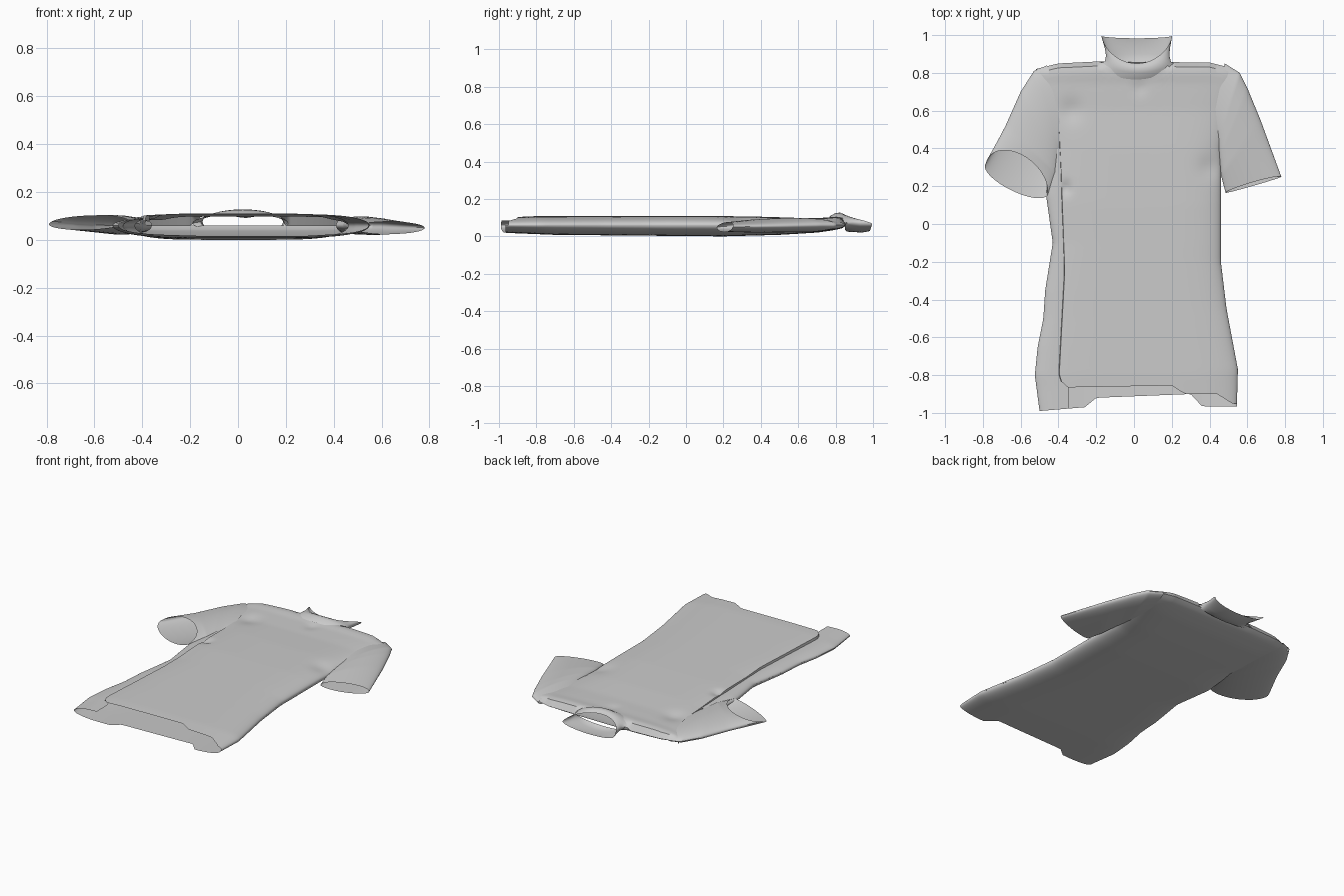
import bpy, math

cube = bpy.data.objects.get("Cube")
if cube:
    bpy.data.objects.remove(cube, do_unlink=True)

grey = bpy.data.materials.new("cloth grey")
grey.use_nodes = True
COLOR = (0.6, 0.6, 0.6, 1)
grey.diffuse_color = COLOR
grey.node_tree.nodes["Principled BSDF"].inputs["Base Color"].default_value = COLOR


def curve(*pts):
    """Piecewise linear function through (input, output) pairs."""
    def f(v):
        if v <= pts[0][0]:
            return pts[0][1]
        for (a, p), (b, q) in zip(pts, pts[1:]):
            if v <= b:
                return p + (q - p) * (v - a) / (b - a)
        return pts[-1][1]
    return f


def loft(name, rows, closed=False):
    """Skin a list of equally long point rows."""
    n = len(rows[0])
    verts = [p for row in rows for p in row]
    faces = []
    for j in range(len(rows) - 1):
        for i in range(n if closed else n - 1):
            k = (i + 1) % n
            faces.append((j * n + i, j * n + k, (j + 1) * n + k, (j + 1) * n + i))
    mesh = bpy.data.meshes.new(name)
    mesh.from_pydata(verts, [], faces)
    mesh.materials.append(grey)
    ob = bpy.data.objects.new(name, mesh)
    bpy.context.collection.objects.link(ob)
    bpy.ops.object.select_all(action='DESELECT')
    ob.select_set(True)
    bpy.context.view_layer.objects.active = ob
    bpy.ops.object.shade_smooth_by_angle(angle=math.radians(40))
    return ob


# Outline of the garment, seen flat
left_x = curve((-0.99, -0.5), (-0.8, -0.525), (-0.65, -0.51), (-0.5, -0.48), (-0.35, -0.47),
               (-0.1, -0.43), (0.15, -0.465), (0.4, -0.44), (0.82, -0.52))
right_x = curve((-0.95, 0.545), (-0.77, 0.55), (-0.45, 0.49), (-0.2, 0.46), (0.4, 0.46),
                (0.75, 0.54), (0.84, 0.52))
fold_x = curve((-0.87, -0.375), (-0.8, -0.4), (-0.25, -0.37), (0.3, -0.39), (0.5, -0.4),
               (0.65, -0.43), (0.82, -0.52))
front_hem = curve((-0.4, -0.82), (-0.35, -0.865), (0.2, -0.855), (0.27, -0.9), (0.44, -0.9), (0.52, -0.95))
back_hem = curve((-0.5, -0.99), (-0.26, -0.97), (-0.2, -0.92), (0.3, -0.9), (0.36, -0.965), (0.54, -0.965))
shoulder = curve((-0.52, 0.82), (-0.4, 0.85), (-0.2, 0.86), (0.4, 0.855), (0.54, 0.82))
neckline = curve((-0.18, 0.86), (-0.1, 0.81), (0.03, 0.78), (0.15, 0.81), (0.2, 0.86))
top_z = curve((-1, 0.1), (-0.8, 0.108), (0.1, 0.11), (0.4, 0.105), (0.6, 0.097), (0.75, 0.1), (0.85, 0.12))
bottom_z = curve((-1, 0.02), (-0.7, 0.008), (0.2, 0.0), (0.5, 0.008), (0.7, 0.02), (0.86, 0.04))
EDGE = 0.06


def swell(x, y):
    """Fullness: one in the middle, zero along the sides and shoulders."""
    mid, half = (left_x(y) + right_x(y)) / 2, (right_x(y) - left_x(y)) / 2
    t = min(1, abs(x - mid) / half)
    s = max(0, min(1, y / shoulder(x)))
    return math.sqrt(max(0, 1 - t ** 5)) * math.sqrt(max(0, 1 - s ** 24))


def crease(x, y):
    """Soft wrinkles at the chest, arm and neck."""
    dents = ((-0.33, 0.6, 0.06, -0.012), (0.4, 0.3, 0.06, -0.01),
             (0.03, 0.72, 0.035, -0.008), (-0.36, 0.19, 0.03, -0.015))
    return sum(d * math.exp(-((x - a) ** 2 + (y - b) ** 2) / r ** 2) for a, b, r, d in dents)


def panel(name, x0, x1, hem, top, height, nu=72, nv=72):
    rows = []
    for j in range(nv + 1):
        s = j / nv
        row = []
        for i in range(nu + 1):
            u = 0.5 - 0.5 * math.cos(math.pi * i / nu)
            y = -0.95 + 1.79 * s
            for _ in range(3):
                x = x0(y) + (x1(y) - x0(y)) * u
                y = hem(x) + (top(x) - hem(x)) * s
            row.append((x, y, height(x, y, u)))
        rows.append(row)
    return loft(name, rows)


def front_height(x, y, u):
    z = EDGE + (top_z(y) - EDGE) * swell(x, y) + crease(x, y)
    return z - 0.02 * max(0, 1 - u / 0.004)


def back_height(x, y, u):
    return EDGE + (bottom_z(y) - EDGE) * swell(x, y)


def fold_height(x, y, u):
    return EDGE + 0.026 * math.sqrt(math.sin(min(1, u * 1.6) * math.pi / 2))


# Torso: front, back and the back cloth folded round at the right side
panel("front_panel", fold_x, right_x, front_hem, lambda x: min(shoulder(x), neckline(x))
      if -0.18 < x < 0.2 else shoulder(x), front_height)
panel("back_panel", left_x, right_x, back_hem, shoulder, back_height)
panel("side_fold", left_x, lambda y: fold_x(y) + 0.03, back_hem, lambda x: 0.4,
      fold_height, nu=16)


def sleeve(name, rings, bow_top, bow_low):
    """Flattened tube; each ring is outer point, inner point, height and half thickness."""
    rows, n, steps = [], 40, 8
    for k in range((len(rings) - 1) * steps + 1):
        j = min(k // steps, len(rings) - 2)
        f = k / steps - j
        ax, ay, bx, by, zc, h = [p + (q - p) * f for p, q in zip(rings[j], rings[j + 1])]
        cuff = max(0, k / steps - len(rings) + 2)
        row = []
        for i in range(n):
            a = 2 * math.pi * i / n
            m, s = 0.5 - 0.5 * math.cos(a), math.sin(a)
            bow = bow_top if s > 0 else bow_low
            w = abs(s) * cuff
            row.append((ax + (bx - ax) * m + bow[0] * w, ay + (by - ay) * m + bow[1] * w, zc + h * s))
        rows.append(row)
    loft(name, rows, closed=True)


sleeve("right_sleeve", [(-0.46, 0.84, -0.36, 0.4, 0.06, 0.03), (-0.53, 0.81, -0.385, 0.36, 0.06, 0.037),
                        (-0.6, 0.7, -0.395, 0.31, 0.062, 0.04), (-0.68, 0.52, -0.405, 0.26, 0.066, 0.038),
                        (-0.785, 0.32, -0.46, 0.15, 0.072, 0.03)], (0.03, 0.13), (-0.04, -0.05))
sleeve("left_sleeve", [(0.48, 0.85, 0.41, 0.5, 0.06, 0.03), (0.56, 0.8, 0.44, 0.42, 0.06, 0.038),
                       (0.6, 0.72, 0.45, 0.35, 0.06, 0.038), (0.67, 0.55, 0.46, 0.26, 0.056, 0.036),
                       (0.78, 0.25, 0.485, 0.165, 0.05, 0.026)], (0.0, 0.015), (0.0, -0.005))

# Collar: rings of centre x, half width, side y, front y, back y, middle z, half height
rings = [(0.01, 0.2, 0.85, 0.765, 0.85, 0.07, 0.036), (0.02, 0.175, 0.86, 0.8, 0.86, 0.075, 0.05),
         (0.02, 0.168, 0.89, 0.825, 0.9, 0.075, 0.052), (0.018, 0.172, 0.93, 0.84, 0.94, 0.07, 0.05),
         (0.015, 0.187, 0.995, 0.85, 0.983, 0.068, 0.04)]
rows = []
for cx, rx, side, front, back, zc, h in rings:
    row = []
    for i in range(48):
        a = 2 * math.pi * i / 48
        c, s = math.cos(a), math.sin(a)
        y = side + ((front if s > 0 else back) - side) * abs(s) ** 1.3
        row.append((cx + rx * c, y, zc + h * s))
    rows.append(row)
loft("collar", rows, closed=True)
